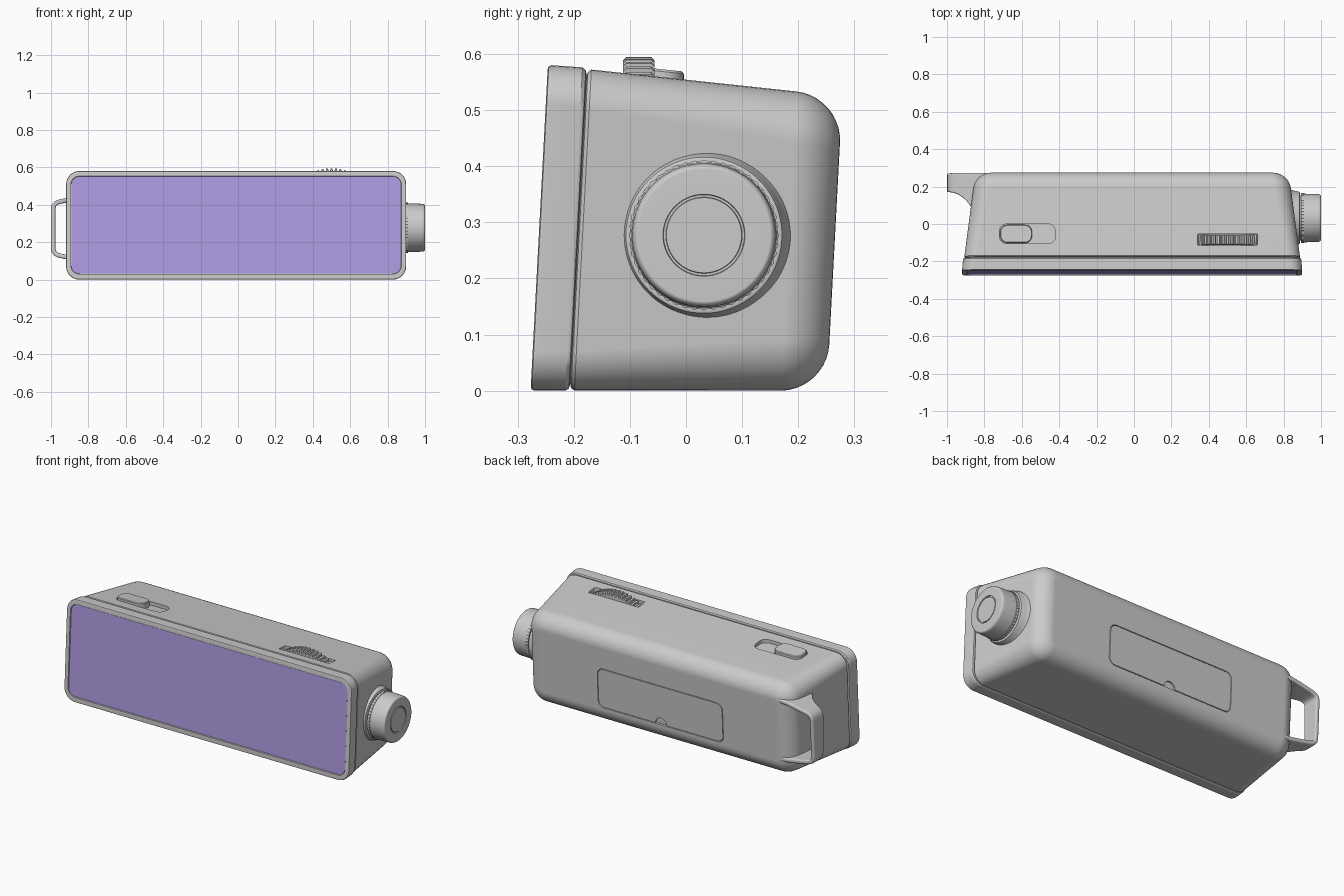
import bpy, bmesh
from math import sin, cos, pi, sqrt

if "Cube" in bpy.data.objects:
    bpy.data.objects.remove(bpy.data.objects["Cube"])

CX = -0.01                      # body centre in x
SHEAR = 0.053                   # the whole case leans back


def skin(name, rings, angle=30):
    """Skin a list of equal-length point rings and cap both ends."""
    bm = bmesh.new()
    vs = [[bm.verts.new(p) for p in r] for r in rings]
    n = len(vs[0])
    for a, b in zip(vs, vs[1:]):
        for i in range(n):
            j = (i + 1) % n
            bm.faces.new((a[i], a[j], b[j], b[i]))
    bm.faces.new(vs[0][::-1])
    bm.faces.new(vs[-1])
    bmesh.ops.recalc_face_normals(bm, faces=bm.faces)
    me = bpy.data.meshes.new(name)
    bm.to_mesh(me)
    bm.free()
    ob = bpy.data.objects.new(name, me)
    bpy.context.collection.objects.link(ob)
    smooth(ob, angle)
    return ob


def activate(ob):
    bpy.ops.object.select_all(action='DESELECT')
    ob.select_set(True)
    bpy.context.view_layer.objects.active = ob


def smooth(ob, angle=30):
    activate(ob)
    bpy.ops.object.shade_smooth_by_angle(angle=angle * pi / 180)


def weighted(ob):
    ob.modifiers.new("normals", 'WEIGHTED_NORMAL').keep_sharp = True


def cut(ob, cutter):
    """Boolean-subtract the cutter and remove it."""
    cutter.hide_render = True
    m = ob.modifiers.new("cut", 'BOOLEAN')
    m.object, m.operation, m.solver = cutter, 'DIFFERENCE', 'EXACT'
    activate(ob)
    bpy.ops.object.modifier_apply(modifier=m.name)
    bpy.data.objects.remove(cutter)
    smooth(ob)


def rrect(u0, u1, v0, v1, r, n=8):
    pts = []
    for k, (u, v) in enumerate([(u1 - r, v1 - r), (u0 + r, v1 - r),
                                (u0 + r, v0 + r), (u1 - r, v0 + r)]):
        for i in range(n + 1):
            a = (k + i / n) * pi / 2
            pts.append((u + r * cos(a), v + r * sin(a)))
    return pts


def lean(w, hx, z0, z1, r, cx=CX):
    """Rounded rectangle facing the front, leaning with the case."""
    return [(x, w + SHEAR * z, z) for x, z in rrect(cx - hx, cx + hx, z0, z1, r)]


def on_top(w, x0, x1, y0, y1, r):
    """Rounded rectangle lying parallel to the sloping top."""
    return [(x, y, 0.573 - 0.106 * (y + 0.177) + w) for x, y in rrect(x0, x1, y0, y1, r)]


def turned(profile, n=96):
    """Rings around the knob axis; profile rows are (x, radius, knurl)."""
    return [[(x, 0.032 + (r - k * (i % 2)) * cos(2 * pi * i / n),
              0.277 + (r - k * (i % 2)) * sin(2 * pi * i / n)) for i in range(n)]
            for x, r, k in profile]


# Case: tapering loft with a rounded back
FRONT, BACK, R = -0.207, 0.251, 0.082


def case_ring(w, inset=0.0):
    t = (w - FRONT) / (BACK - FRONT)
    return lean(w, 0.898 - 0.06 * t - inset, inset,
                0.573 - 0.106 * (w - FRONT) - inset,
                max(0.07 + 0.025 * t - inset, 0.012))


rings = [case_ring(FRONT, 0.012), case_ring(FRONT + 0.002, 0.005),
         case_ring(FRONT + 0.008)]
for i in range(11):
    a = i / 10 * pi / 2
    rings.append(case_ring(BACK - R + R * sin(a), R * (1 - cos(a))))
case = skin("case", rings)

# Recesses for the slide switch, thumb wheel and rear door
cut(case, skin("switch_cutter", [on_top(w, -0.72, -0.42, -0.105, 0.0, 0.04) for w in (-0.02, 0.1)]))
cut(case, skin("wheel_cutter", [on_top(w, 0.34, 0.66, -0.114, -0.052, 0.006) for w in (-0.03, 0.1)]))
cut(case, skin("door_cutter", [lean(w, 0.40, 0.095, 0.325, 0.04, -0.02) for w in (0.236, 0.3)]))
weighted(case)

# Front bezel with a shallow recess
bezel = skin("bezel", [
    lean(-0.207, 0.892, 0.012, 0.563, 0.06),
    lean(-0.209, 0.900, 0.004, 0.571, 0.068),
    lean(-0.215, 0.904, 0.0, 0.576, 0.07),
    lean(-0.270, 0.909, 0.0, 0.580, 0.07),
    lean(-0.275, 0.907, 0.002, 0.578, 0.068),
    lean(-0.277, 0.902, 0.007, 0.573, 0.063),
    lean(-0.277, 0.884, 0.029, 0.553, 0.046),
    lean(-0.268, 0.882, 0.031, 0.551, 0.044)])
weighted(bezel)

# Coloured front panel
panel = skin("front_panel", [lean(w, 0.881, 0.032, 0.550, 0.043) for w in (-0.266, -0.273)])
mat = bpy.data.materials.new("purple")
mat.diffuse_color = (0.43, 0.33, 0.76, 1)
mat.use_nodes = True
mat.node_tree.nodes["Principled BSDF"].inputs["Base Color"].default_value = mat.diffuse_color
panel.data.materials.append(mat)

# Rear door with a finger notch
door = skin("rear_door", [lean(w, 0.396, 0.099, 0.321, 0.036, -0.02) for w in (0.237, 0.251)])
cut(door, skin("notch_cutter", [lean(w, 0.035, 0.065, 0.135, 0.0349, -0.02) for w in (0.243, 0.3)]))

# Slide switch
skin("slide_switch", [on_top(w, -0.716 + i, -0.545 - i, -0.101 + i, -0.004 - i, 0.038 - i)
                      for w, i in ((-0.021, 0), (0.010, 0), (0.014, 0.004))])

# Thumb wheel: the toothed arc that shows above the top
TEETH, WR, WZ = 64, 0.25, 0.345


def wheel_ring(y, drop):
    pts = []
    for i in range(-7, 8):
        for da, r in ((-0.34, WR - 0.014), (-0.2, WR), (0.2, WR), (0.34, WR - 0.014)):
            a = (i + da) * 2 * pi / TEETH
            pts.append((0.5 + (r - drop) * sin(a), y, WZ + (r - drop) * cos(a)))
    return pts + [(0.64, y, 0.525), (0.36, y, 0.525)]


skin("thumb_wheel", [wheel_ring(y, d) for y, d in
                     ((-0.112, 0.006), (-0.106, 0), (-0.062, 0), (-0.056, 0.006))])

# Flared boss that carries the side knob
weighted(skin("knob_boss", turned([(0.80, 0.165, 0), (0.832, 0.158, 0), (0.845, 0.150, 0),
                                   (0.862, 0.145, 0), (0.878, 0.142, 0), (0.885, 0.139, 0),
                                   (0.888, 0.133, 0)])))

# Side knob with knurled base ring and a groove in its face
weighted(skin("side_knob", turned([
    (0.885, 0.120, 0), (0.893, 0.120, 0), (0.893, 0.134, 0.003), (0.908, 0.134, 0.003),
    (0.909, 0.130, 0), (0.985, 0.128, 0), (0.994, 0.126, 0), (0.998, 0.122, 0),
    (1.0, 0.118, 0), (1.0, 0.073, 0), (0.994, 0.072, 0), (0.994, 0.068, 0),
    (0.999, 0.067, 0)]), 35))

# Strap handle: a flat band swept round a U, wide at the case
half = [(-0.77, 0.445, 0.04), (-0.83, 0.440, 0.05), (-0.87, 0.433, 0.092),
        (-0.90, 0.427, 0.130), (-0.93, 0.421, 0.153), (-0.958, 0.415, 0.165),
        (-0.975, 0.407, 0.169), (-0.985, 0.394, 0.17), (-0.988, 0.375, 0.17)]
path = half + [(x, 0.544 - z, y) for x, z, y in reversed(half)]
rings = []
for i, (x, z, y0) in enumerate(path):
    a, b = path[max(i - 1, 0)], path[min(i + 1, len(path) - 1)]
    dx, dz = b[0] - a[0], b[1] - a[1]
    d = sqrt(dx * dx + dz * dz)
    nx, nz = -dz / d, dx / d
    y1 = 0.250 + SHEAR * z
    rings.append([(x + nx * u, v, z + nz * u)
                  for u, v in rrect(-0.012, 0.012, y0, y1, 0.009, 4)])
weighted(skin("strap_handle", rings, 40))
